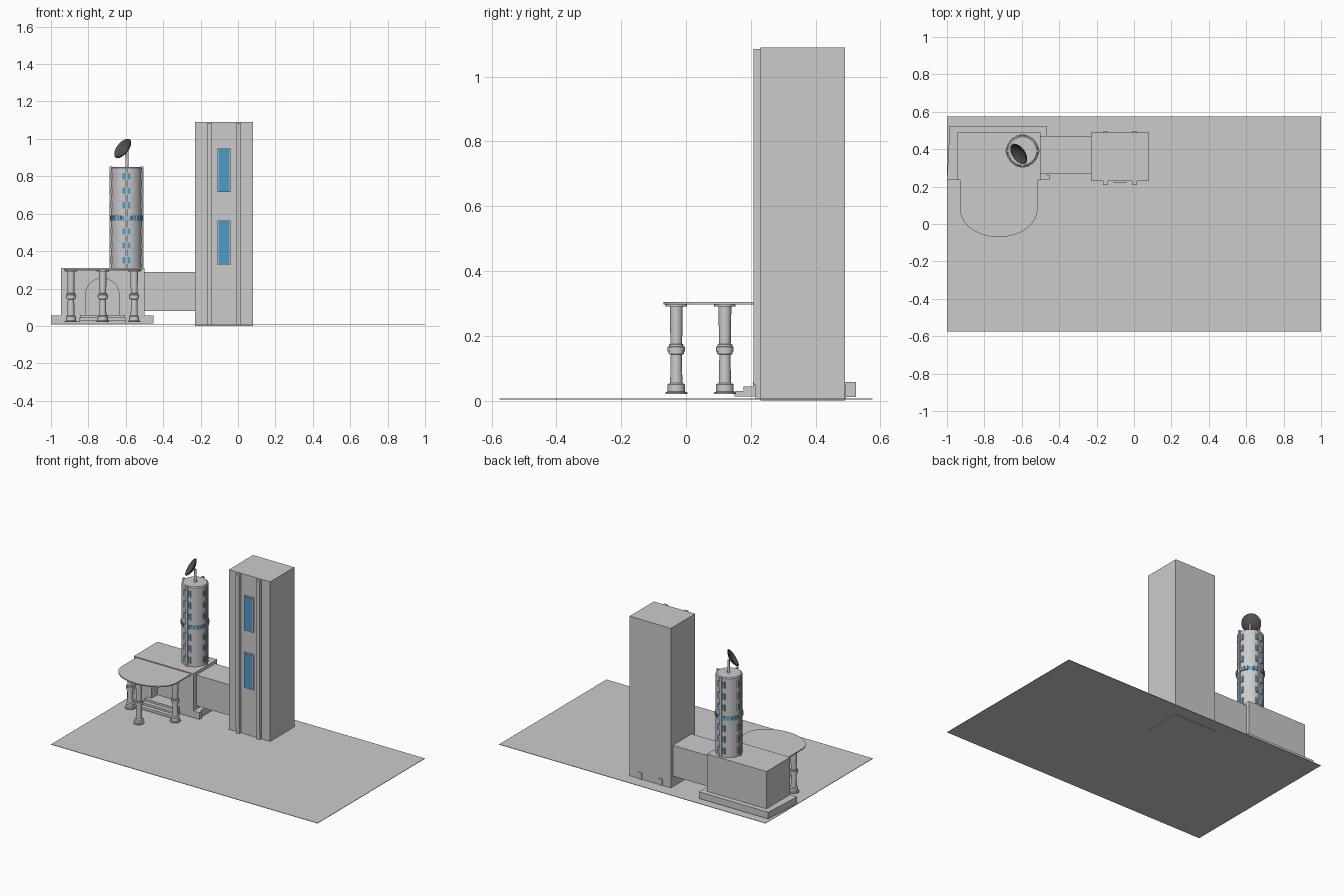
import bpy, bmesh
from math import sin, cos, pi, radians
from mathutils import Vector, Matrix

if "Cube" in bpy.data.objects:
    bpy.data.objects.remove(bpy.data.objects["Cube"])


def material(name, rgb):
    m = bpy.data.materials.new(name)
    m.diffuse_color = (*rgb, 1)
    m.use_nodes = True
    m.node_tree.nodes["Principled BSDF"].inputs["Base Color"].default_value = m.diffuse_color
    return m


BLUE = material("blue_glass", (0.08, 0.33, 0.6))
DARK = material("dark_metal", (0.08, 0.08, 0.08))


def finish(name, bm, mat=None, smooth=False):
    bmesh.ops.recalc_face_normals(bm, faces=bm.faces)
    me = bpy.data.meshes.new(name)
    bm.to_mesh(me)
    bm.free()
    ob = bpy.data.objects.new(name, me)
    bpy.context.collection.objects.link(ob)
    if mat:
        me.materials.append(mat)
    if smooth:
        bpy.ops.object.select_all(action='DESELECT')
        ob.select_set(True)
        bpy.context.view_layer.objects.active = ob
        bpy.ops.object.shade_smooth_by_angle(angle=radians(35))
    return ob


def box(name, x, y, z, mat=None, turn=None):
    bm = bmesh.new()
    bmesh.ops.create_cube(bm, size=1)
    for v in bm.verts:
        v.co = [r[0] + (c + 0.5) * (r[1] - r[0]) for c, r in zip(v.co, (x, y, z))]
    if turn:
        bm.transform(turn)
    return finish(name, bm, mat)


def prism(name, pts, offset, mat=None):
    bm = bmesh.new()
    face = bm.faces.new([bm.verts.new(p) for p in pts])
    ext = bmesh.ops.extrude_face_region(bm, geom=[face])
    vs = [g for g in ext["geom"] if isinstance(g, bmesh.types.BMVert)]
    bmesh.ops.translate(bm, verts=vs, vec=offset)
    return finish(name, bm, mat)


def lathe(name, profile, loc, segs=24, mat=None, turn=None):
    bm = bmesh.new()
    vs = [bm.verts.new((r, 0, z)) for r, z in profile]
    es = [bm.edges.new(p) for p in zip(vs, vs[1:])]
    bmesh.ops.spin(bm, geom=vs + es, cent=(0, 0, 0), axis=(0, 0, 1),
                   angle=2 * pi, steps=segs)
    bmesh.ops.remove_doubles(bm, verts=bm.verts, dist=1e-5)
    if turn:
        bm.transform(turn)
    bm.transform(Matrix.Translation(loc))
    return finish(name, bm, mat, smooth=True)


# Site slab
box("site_slab", (-1, 1), (-0.575, 0.575), (0.004, 0.007))

# Tall block with two full-height pipes and two long windows
box("tall_block", (-0.23, 0.08), (0.23, 0.49), (0, 1.09))
for i, x in enumerate((-0.153, 0.002)):
    box(f"pilaster_{i}", (x - 0.013, x + 0.013), (0.208, 0.235), (0.05, 1.085))
    box(f"pilaster_foot_{i}", (x - 0.013, x + 0.013), (0.214, 0.494), (0.007, 0.05))
for i, (z0, z1) in enumerate(((0.33, 0.56), (0.72, 0.945))):
    box(f"long_window_frame_{i}", (-0.11, -0.04), (0.221, 0.235), (z0 - 0.005, z1 + 0.005))
    box(f"long_window_{i}", (-0.105, -0.045), (0.219, 0.225), (z0, z1), BLUE)

# Connecting wing
box("connecting_wing", (-0.505, -0.225), (0.267, 0.47), (0.08, 0.289))

# Entrance hall with an arched recess
hall = box("entrance_hall", (-0.947, -0.5), (0.235, 0.49), (0.012, 0.31))
arch = [(-0.815, 0.15, 0.058)] + [
    (-0.725 - 0.09 * cos(pi * i / 16), 0.15, 0.165 + 0.09 * sin(pi * i / 16))
    for i in range(17)] + [(-0.635, 0.15, 0.058)]
cutter = prism("arch_cutter", arch, (0, 0.15, 0))
cutter.hide_render = True
cut = hall.modifiers.new("arch", 'BOOLEAN')
cut.object = cutter
cut.operation = 'DIFFERENCE'
cut.solver = 'EXACT'
bpy.context.view_layer.objects.active = hall
hall.select_set(True)
bpy.ops.object.modifier_apply(modifier="arch")
bpy.data.objects.remove(cutter)

# Plinth and entrance steps
plinth = [(-1, 0.236), (-0.985, 0.525), (-0.465, 0.525), (-0.465, 0.262),
          (-0.453, 0.262), (-0.453, 0.236)]
prism("plinth", [(x, y, 0.012) for x, y in plinth], (0, 0, 0.045))
for i, (y, w) in enumerate(((0.15, 0.125), (0.178, 0.123), (0.207, 0.121))):
    box(f"entrance_step_{i}", (-0.725 - w, -0.725 + w), (y, 0.24),
        (0.013, 0.03 + 0.014 * i))

# Curved canopy
rim = [(-0.93, 0.236)] + [
    (-0.723 - 0.207 * cos(pi * i / 24), 0.08 - 0.15 * sin(pi * i / 24))
    for i in range(25)] + [(-0.516, 0.236)]
prism("canopy", [(x, y, 0.297) for x, y in rim], (0, 0, 0.007))

# Canopy columns
column = [(0, 0.02), (0.034, 0.02), (0.034, 0.025), (0.027, 0.028), (0.027, 0.05),
          (0.019, 0.055), (0.017, 0.142), (0.024, 0.144), (0.024, 0.151),
          (0.027, 0.152), (0.027, 0.166), (0.023, 0.167), (0.023, 0.173),
          (0.018, 0.175), (0.02, 0.29), (0.033, 0.291), (0.033, 0.298), (0, 0.298)]
for i, (x, y) in enumerate(((-0.893, 0.12), (-0.723, -0.03), (-0.555, 0.12))):
    lathe(f"canopy_column_{i}", column, (x, y, 0), 20)

# Round tower
C = Vector((-0.596, 0.39, 0))
lathe("round_tower", [(0, 0.3), (0.082, 0.3), (0.082, 0.845), (0.075, 0.85), (0, 0.85)], C, 32)
lathe("glass_band", [(0.08, 0.563), (0.086, 0.563), (0.086, 0.587), (0.08, 0.587)], C, 32, BLUE)
for i in range(24):
    turn = Matrix.Translation(C) @ Matrix.Rotation(2 * pi * (i + 0.5) / 24, 4, 'Z')
    box(f"band_bar_{i}", (0.08, 0.089), (-0.003, 0.003), (0.568, 0.59), None, turn)

# Ribs and stacked windows on its four sides
for k in range(4):
    turn = Matrix.Translation(C) @ Matrix.Rotation(k * pi / 2, 4, 'Z')
    box(f"tower_rib_{k}", (0.075, 0.091), (-0.006, 0.006), (0.305, 0.853), None, turn)
    for j, z in enumerate((0.352, 0.43, 0.505, 0.645, 0.722, 0.8)):
        box(f"window_frame_{k}_{j}", (0.07, 0.084), (-0.026, 0.026),
            (z - 0.021, z + 0.021), None, turn)
        box(f"small_window_{k}_{j}", (0.07, 0.0855), (-0.022, 0.022),
            (z - 0.017, z + 0.017), BLUE, turn)

# Antenna mast and tilted dish
lathe("antenna_mast", [(0, 0.84), (0.009, 0.84), (0.007, 0.935), (0, 0.935)],
      C + Vector((0.003, 0, 0)), 12)
aim = Vector((-0.68, -0.48, 0.55)).to_track_quat('Z', 'Y').to_matrix().to_4x4()
bowl = [(0.062 * i / 8, 0.022 * (i / 8) ** 2 - 0.012) for i in range(9)]
inner = [(r * 0.95, z + 0.004) for r, z in reversed(bowl)]
lathe("dish", bowl + inner, C + Vector((-0.013, -0.01, 0.943)), 24, DARK, aim)
